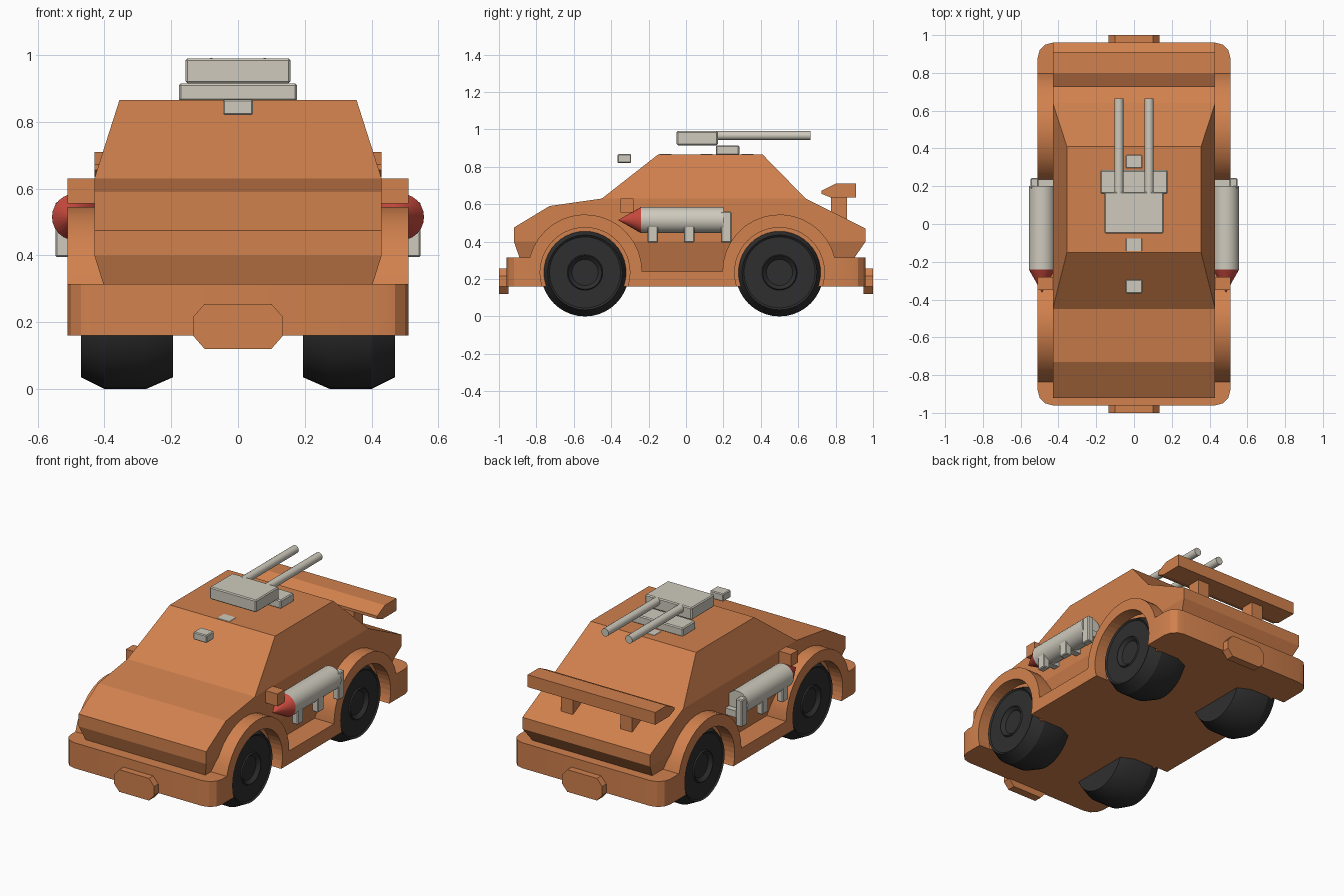
import bpy, bmesh
from math import sin, cos, pi, radians
from mathutils import Matrix, Vector

cube = bpy.data.objects.get("Cube")
if cube:
    bpy.data.objects.remove(cube, do_unlink=True)


def material(name, color):
    mat = bpy.data.materials.new(name)
    mat.use_nodes = True
    mat.diffuse_color = (*color, 1)
    mat.node_tree.nodes["Principled BSDF"].inputs["Base Color"].default_value = (*color, 1)
    return mat


ORANGE = material("orange paint", (0.64, 0.22, 0.075))
GREY = material("light grey metal", (0.62, 0.59, 0.51))
RED = material("red nose", (0.6, 0.07, 0.05))
RUBBER = material("black rubber", (0.028, 0.028, 0.028))


def finish(name, bm, mat, smooth=False):
    bmesh.ops.recalc_face_normals(bm, faces=bm.faces)
    mesh = bpy.data.meshes.new(name)
    bm.to_mesh(mesh)
    bm.free()
    obj = bpy.data.objects.new(name, mesh)
    bpy.context.collection.objects.link(obj)
    mesh.materials.append(mat)
    if smooth:
        bpy.ops.object.select_all(action='DESELECT')
        obj.select_set(True)
        bpy.context.view_layer.objects.active = obj
        bpy.ops.object.shade_smooth_by_angle(angle=radians(25))
    return obj


def box(name, x, y, z, mat, bevel=0):
    bm = bmesh.new()
    bmesh.ops.create_cube(bm, size=1)
    for v in bm.verts:
        v.co = [lo + (c + 0.5) * (hi - lo) for c, (lo, hi) in zip(v.co, (x, y, z))]
    if bevel:
        bmesh.ops.bevel(bm, geom=bm.edges[:], offset=bevel, segments=1, affect='EDGES')
    return finish(name, bm, mat)


def extrude(points, offset):
    """Extruded polygon as a bmesh."""
    bm = bmesh.new()
    face = bm.faces.new([bm.verts.new(p) for p in points])
    new = bmesh.ops.extrude_face_region(bm, geom=[face])["geom"]
    bmesh.ops.translate(bm, vec=offset, verts=[v for v in new if isinstance(v, bmesh.types.BMVert)])
    return bm


def hull(name, sections, mat):
    """Convex, left-right symmetric solid from (y, z, half width)."""
    bm = bmesh.new()
    for y, z, w in sections:
        for s in (-1, 1):
            bm.verts.new((s * w, y, z))
    bmesh.ops.convex_hull(bm, input=bm.verts[:])
    bmesh.ops.dissolve_limit(bm, angle_limit=0.01, verts=bm.verts[:], edges=bm.edges[:])
    return finish(name, bm, mat)


def rod(name, x, y0, y1, z, r0, r1, mat, segments=24):
    bm = bmesh.new()
    bmesh.ops.create_cone(bm, cap_ends=True, segments=segments, radius1=r0, radius2=r1, depth=y1 - y0,
                          matrix=Matrix.Translation((x, (y0 + y1) / 2, z)) @ Matrix.Rotation(-pi / 2, 4, 'X'))
    return finish(name, bm, mat, True)


# Main shell and cabin
hull("body_shell", [(-0.865, 0.24, 0.38), (-0.92, 0.40, 0.43), (-0.92, 0.475, 0.43),
                    (-0.73, 0.59, 0.43), (-0.45, 0.63, 0.43), (0.64, 0.63, 0.43),
                    (0.96, 0.47, 0.43), (0.96, 0.40, 0.43), (0.85, 0.24, 0.38)], ORANGE)
hull("cabin", [(-0.45, 0.63, 0.43), (0.64, 0.63, 0.43),
               (-0.15, 0.865, 0.355), (0.41, 0.865, 0.355)], ORANGE)

# Lower chassis with bumpers, sills and fenders
FRONT, REAR, AXLE = -0.54, 0.50, 0.235


def arch(center, start, end, n=16):
    angles = [radians(start + (end - start) * i / n) for i in range(n + 1)]
    return [(center + 0.305 * cos(a), 0.24 + 0.305 * sin(a)) for a in angles]


outline = [(-0.96, 0.16), (-0.96, 0.315)] + arch(FRONT, 166, 0) + arch(REAR, 180, 14)
outline += [(0.96, 0.315), (0.96, 0.16)]
bm = extrude([(-0.51, y, z) for y, z in outline], (1.02, 0, 0))
corners = [e for e in bm.edges if all(abs(v.co.y) > 0.95 for v in e.verts)
           and abs(e.verts[0].co.z - e.verts[1].co.z) > 0.1]
bmesh.ops.bevel(bm, geom=corners, offset=0.08, segments=3, profile=0.5, affect='EDGES')
chassis = finish("chassis_and_fenders", bm, ORANGE, True)

# Shallow wheel wells
cutters = []
for side in (-1, 1):
    for y in (FRONT, REAR):
        bm = bmesh.new()
        bmesh.ops.create_cone(bm, cap_ends=True, segments=48, radius1=0.24, radius2=0.24, depth=0.2,
                              matrix=Matrix.Translation((side * 0.53, y, AXLE)) @ Matrix.Rotation(pi / 2, 4, 'Y'))
        cutter = finish("wheel_well_cutter", bm, ORANGE)
        cutter.hide_render = True
        mod = chassis.modifiers.new("wheel well", 'BOOLEAN')
        mod.operation, mod.solver, mod.object = 'DIFFERENCE', 'EXACT', cutter
        cutters.append(cutter)
cut_mesh = bpy.data.meshes.new_from_object(
    chassis.evaluated_get(bpy.context.evaluated_depsgraph_get()))
chassis.modifiers.clear()
chassis.data = cut_mesh
for cutter in cutters:
    bpy.data.objects.remove(cutter, do_unlink=True)

# Wheels turned from a half section (x, radius)
section = [(0.195, 0), (0.195, 0.2), (0.275, 0.235), (0.40, 0.235), (0.47, 0.2), (0.462, 0.19),
           (0.462, 0.095), (0.47, 0.09), (0.45, 0.07), (0.45, 0)]
for side, side_name in ((-1, "right"), (1, "left")):
    for y, end_name in ((FRONT, "front"), (REAR, "rear")):
        bm = bmesh.new()
        verts = [bm.verts.new((side * x, y, AXLE + r)) for x, r in section]
        edges = [bm.edges.new(pair) for pair in zip(verts, verts[1:])]
        bmesh.ops.spin(bm, geom=verts + edges, cent=(0, y, AXLE), axis=(1, 0, 0),
                       angle=2 * pi, steps=40, use_duplicate=False)
        bmesh.ops.remove_doubles(bm, verts=bm.verts[:], dist=0.0005)
        finish(f"{end_name}_{side_name}_wheel", bm, RUBBER, True)

# Blank octagonal plates at both ends
plate = [(-0.135, 0.16), (-0.1, 0.12), (0.1, 0.12), (0.135, 0.16),
         (0.135, 0.215), (0.1, 0.255), (-0.1, 0.255), (-0.135, 0.215)]
for name, y in (("front_plate", -1.0), ("rear_plate", 0.95)):
    finish(name, extrude([(x, y, z) for x, z in plate], (0, 0.05, 0)), ORANGE)

# Rear spoiler
wing = [(0.725, 0.655), (0.725, 0.672), (0.80, 0.71), (0.91, 0.71), (0.91, 0.635), (0.775, 0.635)]
finish("spoiler_wing", extrude([(-0.43, y, z) for y, z in wing], (0.86, 0, 0)), ORANGE)
for s, side_name in ((-1, "right"), (1, "left")):
    box(f"spoiler_post_{side_name}", (s * 0.2 - 0.04, s * 0.2 + 0.04), (0.775, 0.86), (0.5, 0.64), ORANGE)

# Roof turret and row of small roof blocks
box("turret_base", (-0.177, 0.177), (0.16, 0.285), (0.862, 0.915), GREY, 0.006)
box("turret_housing", (-0.157, 0.157), (-0.05, 0.17), (0.915, 0.99), GREY, 0.006)
for i in range(4):
    y = -0.33 + 0.22 * i
    box(f"roof_block_{i + 1}", (-0.045, 0.045), (y - 0.037, y + 0.037), (0.82, 0.867), GREY, 0.005)

for s, side_name in ((-1, "right"), (1, "left")):
    rod(f"turret_barrel_{side_name}", s * 0.08, 0.15, 0.665, 0.967, 0.024, 0.024, GREY, 16)

    # Side mirror
    xs = sorted((s * 0.42, s * 0.51))
    box(f"mirror_{side_name}", xs, (-0.35, -0.28), (0.555, 0.63), ORANGE)

    # Side rocket with nose cone and brackets
    rod(f"rocket_tube_{side_name}", s * 0.487, -0.24, 0.2, 0.515, 0.07, 0.07, GREY)
    rod(f"rocket_nose_{side_name}", s * 0.487, -0.36, -0.24, 0.515, 0.002, 0.07, RED)
    xs = sorted((s * 0.425, s * 0.547))
    for i, (y, top) in enumerate(((-0.178, 0.485), (0.017, 0.485), (0.215, 0.56))):
        box(f"rocket_bracket_{i + 1}_{side_name}", sorted((s * 0.505, s * 0.547)),
            (y - 0.028, y + 0.028), (0.395, top), GREY, 0.005)
        box(f"rocket_strut_{i + 1}_{side_name}", sorted((s * 0.40, s * 0.51)),
            (y - 0.02, y + 0.02), (0.44, 0.48), GREY)
